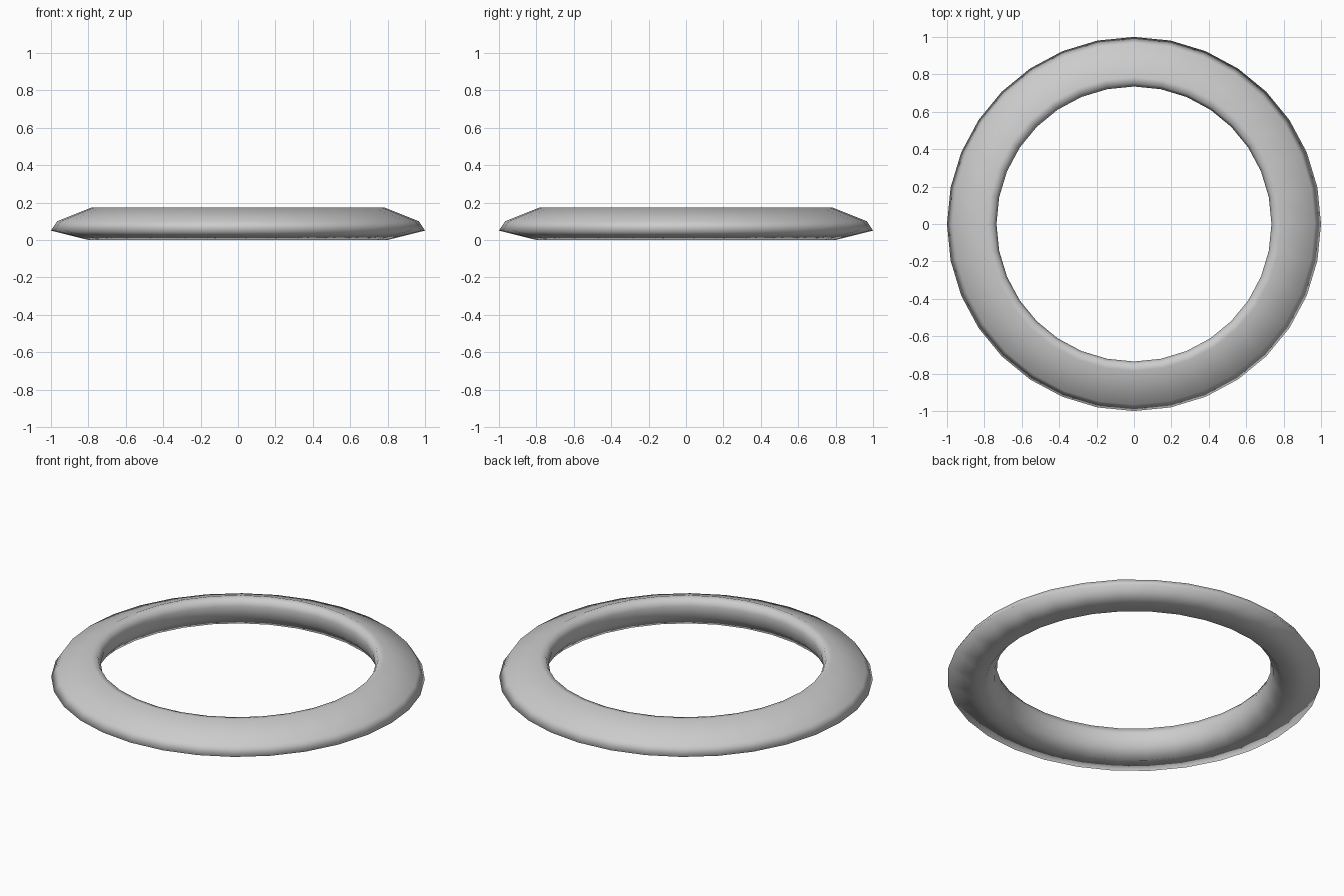
import bpy, bmesh
from math import cos, sin, tau

if "Cube" in bpy.data.objects:
    bpy.data.objects.remove(bpy.data.objects["Cube"])

SIDES = 32
# ring cross-section (radius, height): rim, upper slope, rounded inner lip, flared inner wall
PROFILE = [(1.0, 0.05), (0.967, 0.10), (0.785, 0.173), (0.75, 0.168),
           (0.735, 0.13), (0.75, 0.06), (0.80, 0.0)]

# revolve the section into a closed ring
bm = bmesh.new()
rings = [[bm.verts.new((r * cos(tau * i / SIDES), r * sin(tau * i / SIDES), z))
          for r, z in PROFILE] for i in range(SIDES)]
n = len(PROFILE)
for i in range(SIDES):
    a, b = rings[i], rings[(i + 1) % SIDES]
    for j in range(n):
        k = (j + 1) % n
        bm.faces.new((a[j], b[j], b[k], a[k]))
bmesh.ops.recalc_face_normals(bm, faces=bm.faces)
for f in bm.faces:
    f.smooth = True

mesh = bpy.data.meshes.new("ring")
bm.to_mesh(mesh)
bm.free()
ring = bpy.data.objects.new("ring", mesh)
bpy.context.collection.objects.link(ring)
